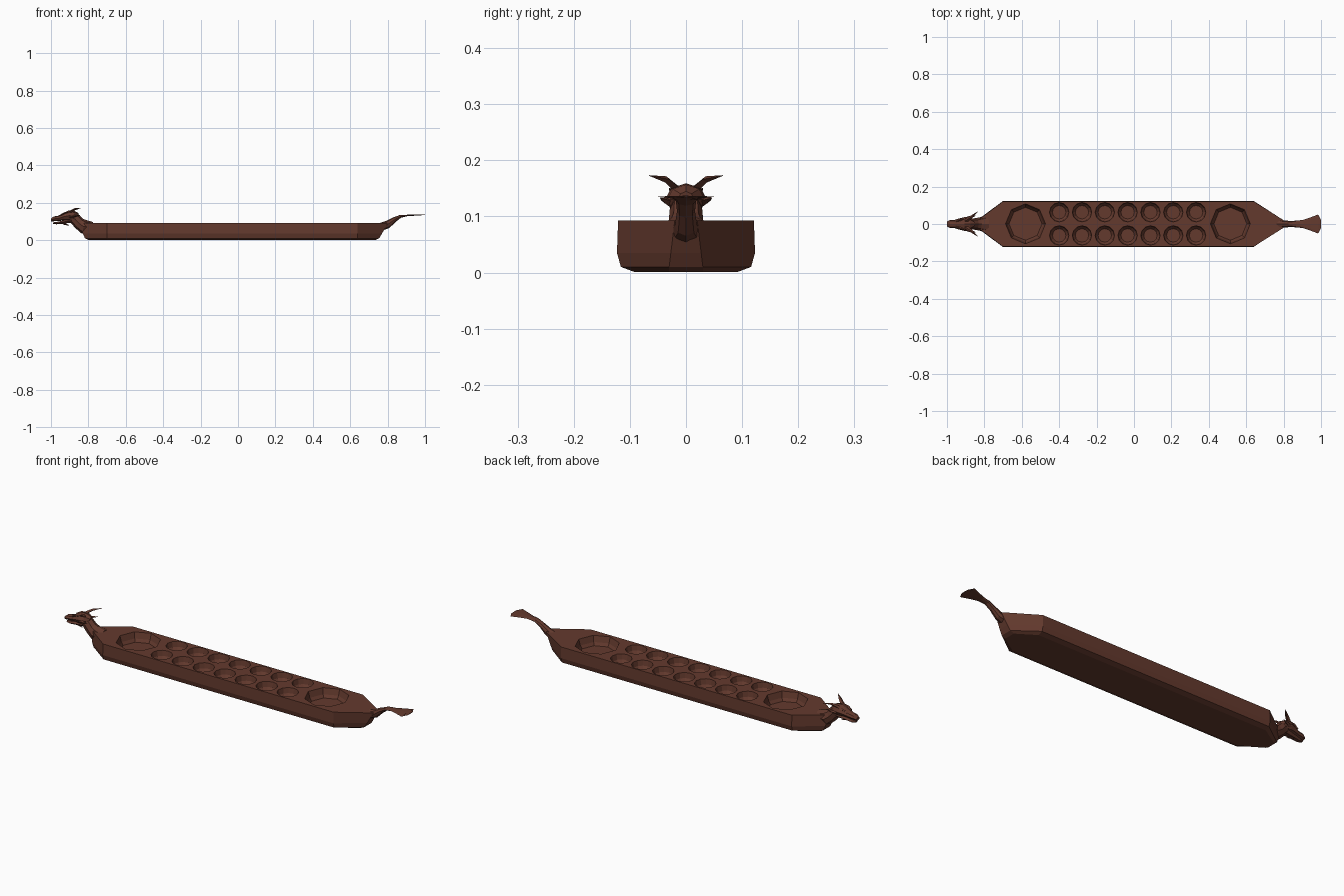
import bpy, bmesh, math
from mathutils import Vector

wood = bpy.data.materials.new("dark brown wood")
wood.diffuse_color = (0.127, 0.042, 0.027, 1)


def finish(name, bm):
    bmesh.ops.recalc_face_normals(bm, faces=bm.faces)
    me = bpy.data.meshes.new(name)
    bm.to_mesh(me)
    bm.free()
    me.materials.append(wood)
    ob = bpy.data.objects.new(name, me)
    bpy.context.collection.objects.link(ob)
    return ob


def skin(bm, rings):
    """Join equal-length rings of points into a capped solid."""
    vs = [[bm.verts.new(p) for p in r] for r in rings]
    n = len(vs[0])
    for a, b in zip(vs, vs[1:]):
        for i in range(n):
            j = (i + 1) % n
            bm.faces.new((a[i], a[j], b[j], b[i]))
    bm.faces.new(vs[0])
    bm.faces.new(vs[-1])


def loft(name, sections, n=8):
    """Sections: (x, z, half width, half height, lean); ring leans in the xz plane."""
    bm = bmesh.new()
    rings = []
    for x, z, w, h, lean in sections:
        ring = []
        for i in range(n):
            a = 2 * math.pi * i / n
            u = h * math.sin(a)
            ring.append((x + u * math.sin(lean), w * math.cos(a), z + u * math.cos(lean)))
        rings.append(ring)
    skin(bm, rings)
    return finish(name, bm)


# Hull: the same tapered outline at several heights
def outline(z, left, right, w, end):
    half = [(left, end), (-0.70, w), (0.64, w), (right, end)]
    return [(x, y, z) for x, y in half] + [(x, -y, z) for x, y in reversed(half)]


bm = bmesh.new()
skin(bm, [outline(0.001, -0.80, 0.735, 0.092, 0.03),
          outline(0.010, -0.818, 0.755, 0.116, 0.03),
          outline(0.035, -0.83, 0.77, 0.123, 0.027),
          outline(0.093, -0.835, 0.80, 0.121, 0.02)])
board = finish("board", bm)

# Pits: two large octagonal stores and two rows of small cups
bm = bmesh.new()


def pit(x, y, n, profile):
    skin(bm, [[(x + r * math.cos(2 * math.pi * i / n),
                y + r * math.sin(2 * math.pi * i / n), z) for i in range(n)]
              for r, z in profile])


for x in (-0.58, 0.515):
    pit(x, 0.001, 8, [(0.107, 0.13), (0.107, 0.093), (0.098, 0.062), (0.088, 0.047)])
for i in range(7):
    for y in (-0.061, 0.063):
        pit(-0.40 + i * 0.122, y, 12,
            [(0.052, 0.13), (0.052, 0.093), (0.047, 0.066), (0.036, 0.052)])
cutter = finish("pit_cutter", bm)
cutter.hide_render = True
cutter.hide_viewport = True
cut = board.modifiers.new("pits", 'BOOLEAN')
cut.operation = 'DIFFERENCE'
cut.solver = 'EXACT'
cut.object = cutter

# Curved neck rising from the bow
loft("neck", [(-0.775, 0.072, 0.05, 0.025, 0.0),
              (-0.825, 0.072, 0.036, 0.038, 0.3),
              (-0.850, 0.090, 0.031, 0.032, 0.7),
              (-0.870, 0.112, 0.029, 0.031, 0.7),
              (-0.895, 0.124, 0.026, 0.030, 0.2)])

# Head: skull with upper snout, lower jaw
loft("skull", [(-0.855, 0.130, 0.014, 0.015, 0.2),
               (-0.878, 0.130, 0.033, 0.027, 0.1),
               (-0.905, 0.131, 0.037, 0.028, 0.0),
               (-0.930, 0.126, 0.031, 0.021, 0.0),
               (-0.960, 0.117, 0.022, 0.014, 0.0),
               (-0.985, 0.114, 0.021, 0.013, 0.0),
               (-1.000, 0.108, 0.013, 0.008, 0.0)])
loft("lower_jaw", [(-0.890, 0.105, 0.026, 0.014, 0.0),
                   (-0.930, 0.098, 0.021, 0.010, 0.0),
                   (-0.970, 0.091, 0.017, 0.007, 0.0),
                   (-0.990, 0.091, 0.010, 0.005, 0.0)], 6)


def spike(name, base, mid, tip, r):
    """Four-sided curved spike, tapering to its tip."""
    bm = bmesh.new()
    pts = [Vector(p) for p in (base, mid, tip)]
    d = (pts[2] - pts[0]).normalized()
    s = d.cross(Vector((0, 0, 1))).normalized()
    u = s.cross(d)
    skin(bm, [[p + s * k, p + u * k * 0.7, p - s * k, p - u * k * 0.7]
              for p, k in zip(pts, (r, r * 0.75, r * 0.06))])
    return finish(name, bm)


# Horns, cheek fins, brows and beard
for side, m in (("left", 1), ("right", -1)):
    spike("horn_" + side, (-0.905, m * 0.014, 0.146), (-0.872, m * 0.036, 0.166),
          (-0.836, m * 0.066, 0.173), 0.011)
    spike("cheek_fin_" + side, (-0.900, m * 0.025, 0.122), (-0.875, m * 0.036, 0.128),
          (-0.845, m * 0.046, 0.133), 0.011)
    spike("brow_" + side, (-0.948, m * 0.016, 0.132), (-0.925, m * 0.024, 0.146),
          (-0.895, m * 0.030, 0.150), 0.008)
spike("beard", (-0.945, 0, 0.096), (-0.925, 0, 0.086), (-0.900, 0, 0.078), 0.010)

# Tail stem sweeping up from the stern, flattening into a fan
loft("tail", [(0.760, 0.070, 0.034, 0.023, 0.0),
              (0.800, 0.084, 0.020, 0.021, -0.5),
              (0.835, 0.109, 0.016, 0.014, -0.6),
              (0.868, 0.127, 0.018, 0.008, -0.3),
              (0.905, 0.132, 0.022, 0.004, 0.0),
              (0.945, 0.134, 0.036, 0.003, 0.0),
              (0.985, 0.135, 0.051, 0.0015, 0.0)])
loft("tail_tip", [(0.984, 0.135, 0.051, 0.0015, 0.0),
                  (1.000, 0.135, 0.022, 0.001, 0.0)], 4)
